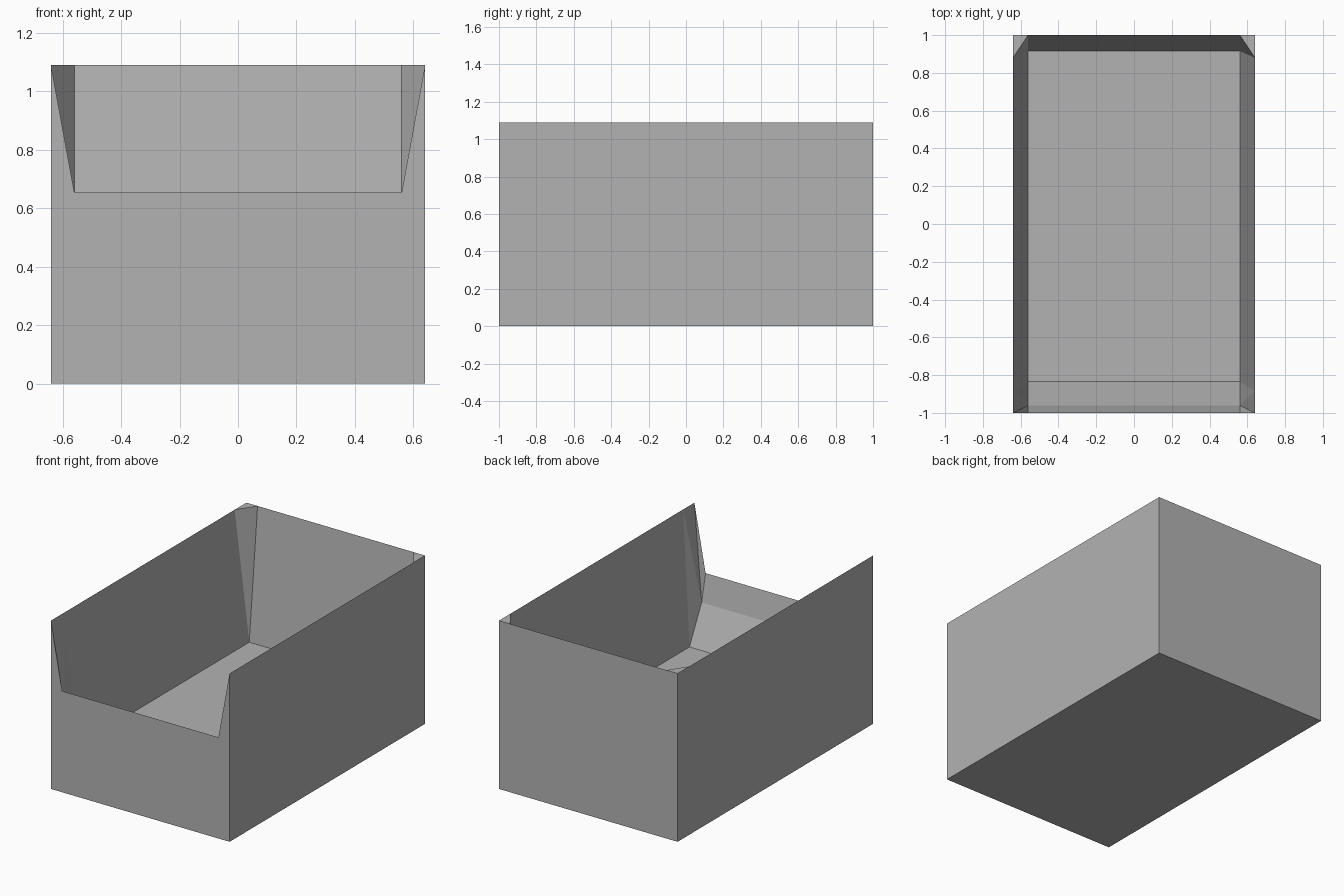
import bpy
import bmesh

cube = bpy.data.objects.get("Cube")
if cube:
    bpy.data.objects.remove(cube, do_unlink=True)

# Single plain grey
grey = bpy.data.materials.new("plain_grey")
grey.use_nodes = True
colour = (0.45, 0.45, 0.45, 1)
grey.diffuse_color = colour
grey.node_tree.nodes["Principled BSDF"].inputs["Base Color"].default_value = colour

# Outer size, cavity half width and levels
W, IN, H, FLOOR = 0.64, 0.56, 1.09, 0.24

# Corner points of one side, mirrored for the other
points = {
    "base_front": (W, -1, 0),
    "base_back": (W, 1, 0),
    "top_front": (W, -1, H),
    "top_back": (W, 1, H),
    "rim_front": (W, -0.885, H),
    "rim_back": (W, 0.88, H),
    "back_top": (IN, 1, H),
    "floor_back": (IN, 0.915, FLOOR),
    "floor_front": (IN, -0.835, FLOOR),
    "ramp": (IN, -0.96, 0.48),
    "lip": (IN, -1, 0.655),
}

bm = bmesh.new()
sides = [{n: bm.verts.new((s * x, y, z)) for n, (x, y, z) in points.items()}
         for s in (-1, 1)]
left, right = sides


def span(*names):
    """Face running across the box from one side to the other."""
    bm.faces.new([left[n] for n in names] + [right[n] for n in reversed(names)])


# Underside, back, front with its low opening
span("base_front", "base_back")
span("base_back", "top_back", "back_top")
span("base_front", "top_front", "lip")

# Cavity: sloping back, floor, two-step front slope
cavity = ["back_top", "floor_back", "floor_front", "ramp", "lip"]
for a, b in zip(cavity, cavity[1:]):
    span(a, b)

# Side walls and faceted corners
side_faces = [
    ("base_front", "base_back", "top_back", "rim_back", "rim_front", "top_front"),
    ("rim_front", "rim_back", "floor_back", "floor_front"),
    ("rim_back", "back_top", "floor_back"),
    ("rim_back", "top_back", "back_top"),
    ("rim_front", "floor_front", "ramp"),
    ("rim_front", "ramp", "top_front"),
    ("ramp", "lip", "top_front"),
]
for verts in sides:
    for names in side_faces:
        bm.faces.new([verts[n] for n in names])

bmesh.ops.recalc_face_normals(bm, faces=bm.faces[:])
mesh = bpy.data.meshes.new("open_box")
bm.to_mesh(mesh)
bm.free()
mesh.materials.append(grey)
box = bpy.data.objects.new("open_box", mesh)
bpy.context.collection.objects.link(box)
